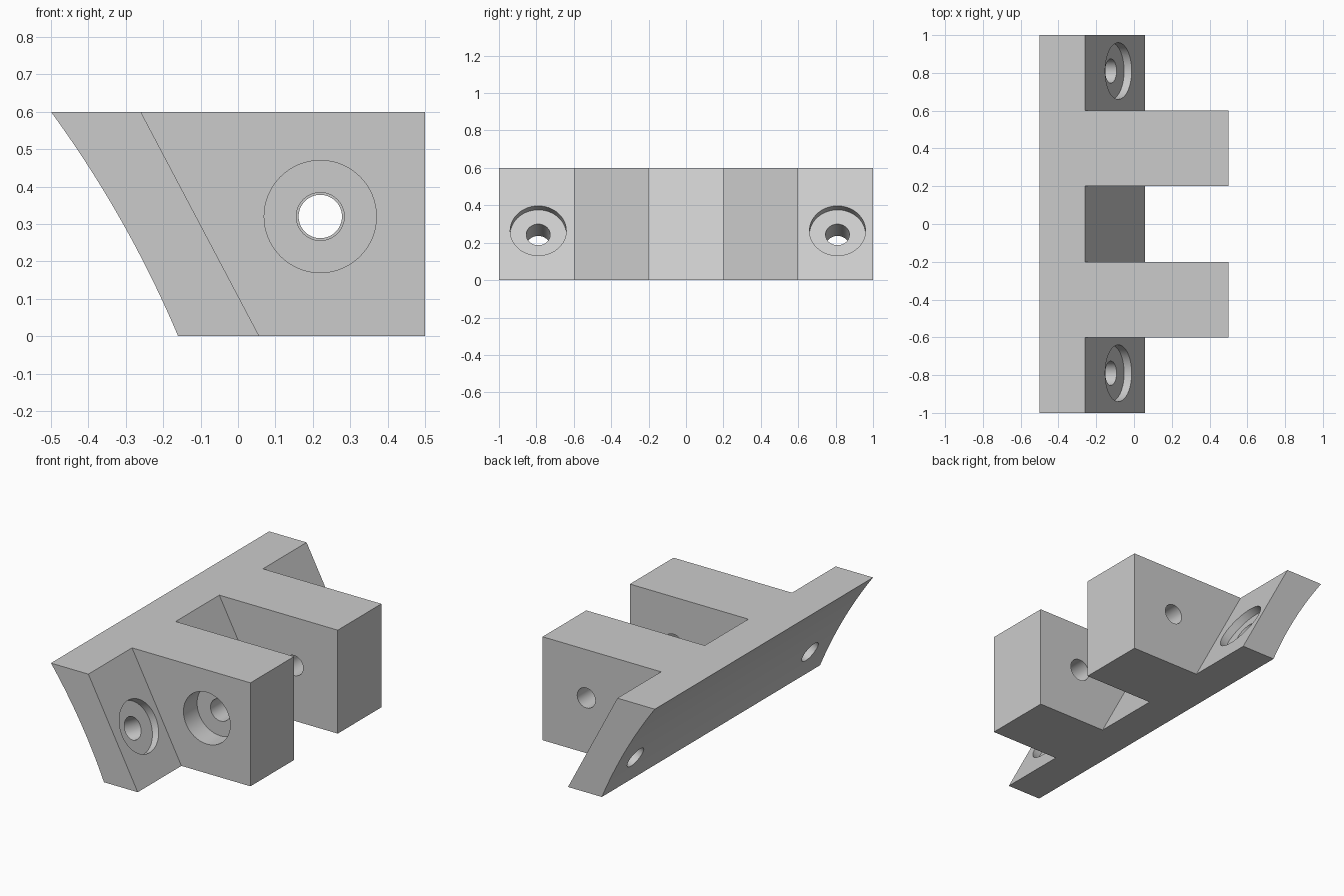
import bpy
import bmesh
import math
from mathutils import Vector

if "Cube" in bpy.data.objects:
    bpy.data.objects.remove(bpy.data.objects["Cube"])

grey = bpy.data.materials.new("plain grey")
grey.use_nodes = True
grey.diffuse_color = (0.6, 0.6, 0.6, 1)
grey.node_tree.nodes["Principled BSDF"].inputs["Base Color"].default_value = (0.6, 0.6, 0.6, 1)


def extrude_profile(name, points, y0, y1):
    """Solid made from an x-z outline running from y0 to y1."""
    bm = bmesh.new()
    face = bm.faces.new([bm.verts.new((x, y0, z)) for x, z in points])
    new = bmesh.ops.extrude_face_region(bm, geom=[face])["geom"]
    verts = [v for v in new if isinstance(v, bmesh.types.BMVert)]
    bmesh.ops.translate(bm, verts=verts, vec=(0, y1 - y0, 0))
    bmesh.ops.recalc_face_normals(bm, faces=bm.faces)
    mesh = bpy.data.meshes.new(name)
    bm.to_mesh(mesh)
    bm.free()
    mesh.materials.append(grey)
    obj = bpy.data.objects.new(name, mesh)
    bpy.context.collection.objects.link(obj)
    return obj


def boolean(target, other, operation):
    """Apply a boolean and discard the second solid."""
    mod = target.modifiers.new(operation, 'BOOLEAN')
    mod.operation, mod.object, mod.solver = operation, other, 'EXACT'
    bpy.context.view_layer.objects.active = target
    bpy.ops.object.modifier_apply(modifier=mod.name)
    bpy.data.objects.remove(other)


def drill(target, start, direction, radius, back, depth):
    """Round hole from 'back' before the start to 'depth' past it."""
    d = Vector(direction).normalized()
    bpy.ops.mesh.primitive_cylinder_add(
        vertices=64, radius=radius, depth=back + depth,
        location=Vector(start) + d * (depth - back) / 2,
        rotation=d.to_track_quat('Z', 'Y').to_euler())
    cutter = bpy.context.object
    cutter.name = "hole_cutter"
    cutter.hide_render = True
    cutter.data.materials.append(grey)
    boolean(target, cutter, 'DIFFERENCE')


# Slanted plate with a gently hollow back
H, TOP_X, LOW_X = 0.6, -0.26, 0.057
steps, hollow = 16, 0.02
chord = Vector((0.34, -H))
side = Vector((H, 0.34)).normalized()
back_curve = []
for i in range(steps + 1):
    t = i / steps
    p = Vector((-0.5, H)) + chord * t + side * hollow * 4 * t * (1 - t)
    back_curve.append((p.x, p.y))
bracket = extrude_profile("bracket", back_curve + [(LOW_X, 0), (TOP_X, H)], -1, 1)

# Two arms, rooted inside the plate
arm_outline = [(TOP_X - 0.08, H), (0.5, H), (0.5, 0), (LOW_X - 0.08, 0)]
for y in (-0.6, 0.2):
    boolean(bracket, extrude_profile("arm", arm_outline, y, y + 0.4), 'UNION')

# Pivot hole through both arms, recessed at the front
PX, PZ = 0.22, 0.32
drill(bracket, (PX, -0.6, PZ), (0, 1, 0), 0.15, 0.1, 0.125)
drill(bracket, (PX, -0.6, PZ), (0, 1, 0), 0.064, 0.1, 0.5)
drill(bracket, (PX, 0.2, PZ), (0, 1, 0), 0.058, 0.1, 0.5)

# Recessed screw holes square to the slanted plate
inward = (-H, 0, TOP_X - LOW_X)
for y in (-0.79, 0.81):
    z = 0.264
    start = (LOW_X + (TOP_X - LOW_X) * z / H, y, z)
    drill(bracket, start, inward, 0.15, 0.1, 0.045)
    drill(bracket, start, inward, 0.064, 0.1, 0.6)

bpy.ops.object.select_all(action='DESELECT')
bracket.select_set(True)
bpy.context.view_layer.objects.active = bracket
bpy.ops.object.shade_smooth_by_angle(angle=math.radians(30))
